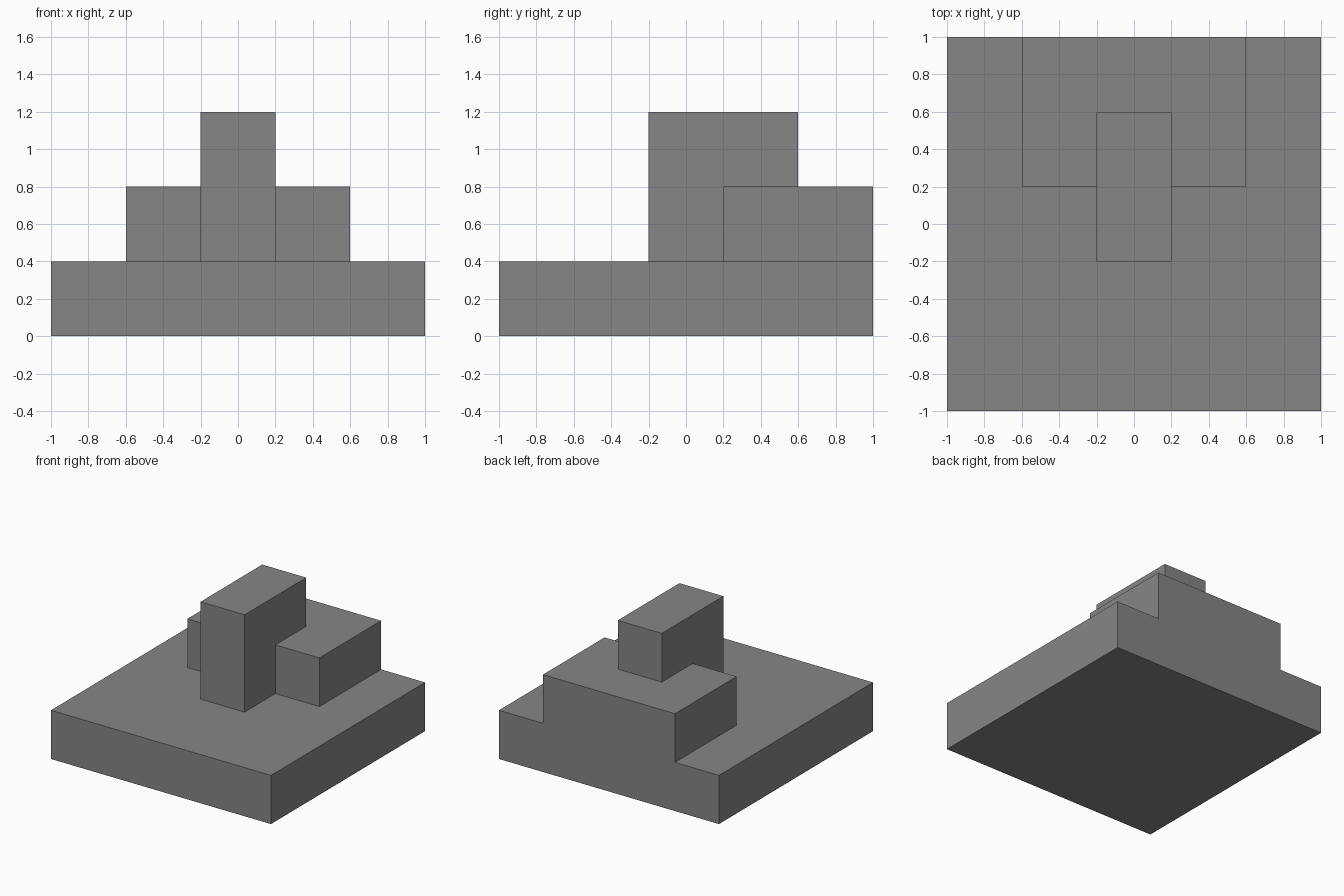
import bpy
import bmesh
from mathutils import Vector

cube = bpy.data.objects.get("Cube")
if cube:
    bpy.data.objects.remove(cube, do_unlink=True)

# One flat grey for the whole model
GREY = (0.24, 0.24, 0.24, 1)
grey = bpy.data.materials.new("plain grey")
grey.use_nodes = True
grey.diffuse_color = GREY
grey.node_tree.nodes["Principled BSDF"].inputs["Base Color"].default_value = GREY


def box(name, low, high):
    """Add a box spanning two opposite corners."""
    low, high = Vector(low), Vector(high)
    bm = bmesh.new()
    bmesh.ops.create_cube(bm, size=1)
    bmesh.ops.scale(bm, vec=high - low, verts=bm.verts)
    bmesh.ops.translate(bm, vec=(low + high) / 2, verts=bm.verts)
    mesh = bpy.data.meshes.new(name)
    bm.to_mesh(mesh)
    bm.free()
    mesh.materials.append(grey)
    obj = bpy.data.objects.new(name, mesh)
    bpy.context.collection.objects.link(obj)
    return obj


# Square slab, a low step flush with its back edge, and a tower straddling the step
box("base_slab", (-1, -1, 0), (1, 1, 0.4))
box("back_step", (-0.6, 0.2, 0.4), (0.6, 1, 0.8))
tower = box("tower", (-0.2, -0.2, 0.4), (0.2, 0.6, 1.2))

# Notch the step so that the tower fits into it without overlapping
step = bpy.data.objects["back_step"]
notch = box("tower_notch_cutter", (-0.2, 0, 0.2), (0.2, 0.6, 1))
notch.hide_render = True
notch.hide_viewport = True
cut = step.modifiers.new("tower notch", "BOOLEAN")
cut.operation = "DIFFERENCE"
cut.solver = "EXACT"
cut.object = notch
